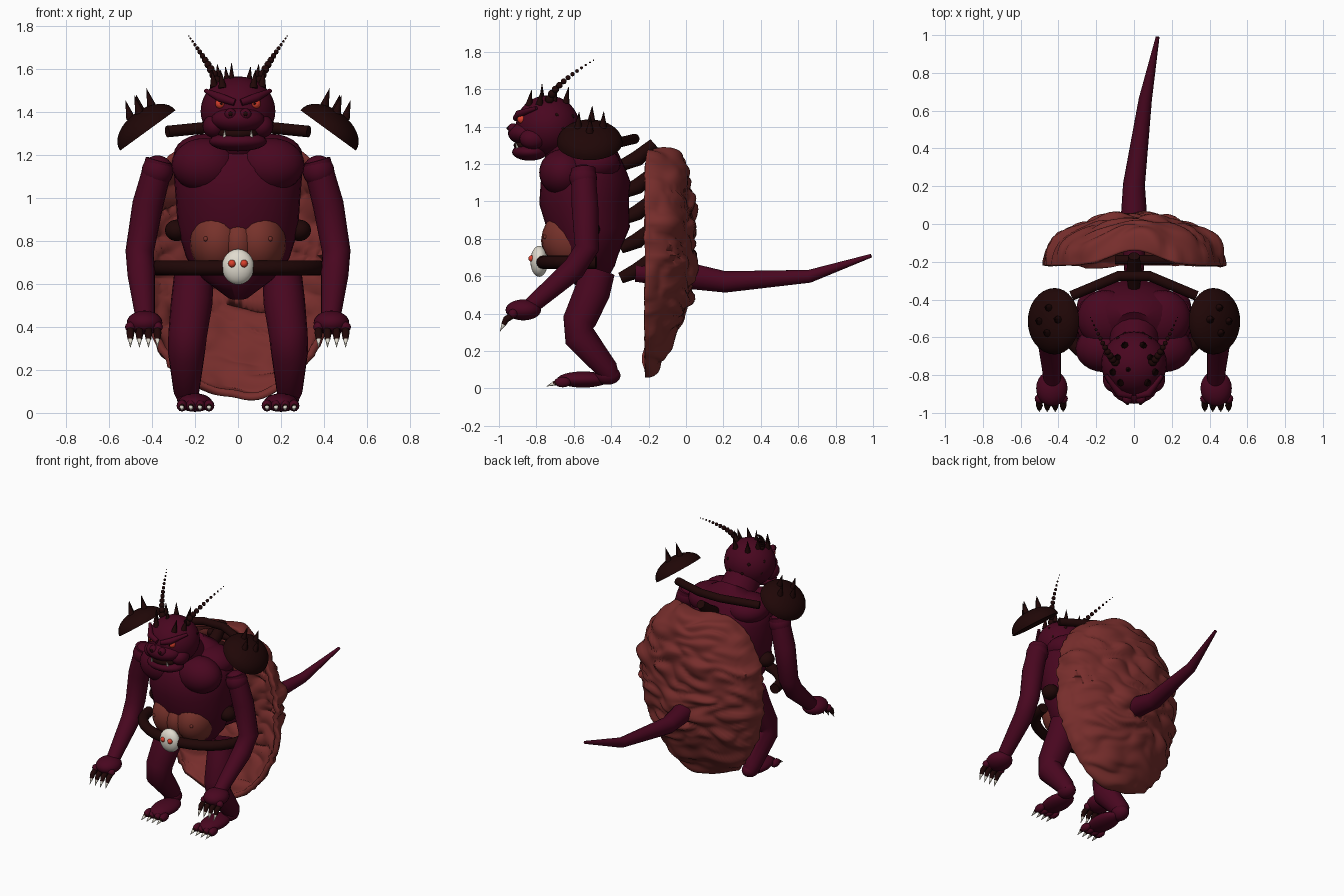
import bpy, bmesh, math
from mathutils import Vector, Matrix, noise

default_cube = bpy.data.objects.get("Cube")
if default_cube:
    bpy.data.objects.remove(default_cube, do_unlink=True)


def make_material(name, red, green, blue):
    material = bpy.data.materials.new(name)
    material.use_nodes = True
    colour = (red, green, blue, 1)
    material.diffuse_color = colour
    shader = material.node_tree.nodes["Principled BSDF"]
    shader.inputs["Base Color"].default_value = colour
    shader.inputs["Roughness"].default_value = 0.7
    return material


skin = make_material("maroon skin", 0.066, 0.002, 0.014)
shell_red = make_material("shell red brown", 0.185, 0.027, 0.025)
belly_tan = make_material("belly brown", 0.185, 0.032, 0.024)
dark = make_material("dark brown", 0.014, 0.002, 0.002)
bone = make_material("bone white", 0.75, 0.71, 0.62)
eye_red = make_material("eye red", 0.7, 0.05, 0.025)


def finish(name, bm, material, angle=50):
    bmesh.ops.recalc_face_normals(bm, faces=bm.faces)
    mesh = bpy.data.meshes.new(name)
    bm.to_mesh(mesh)
    bm.free()
    mesh.materials.append(material)
    part = bpy.data.objects.new(name, mesh)
    bpy.context.collection.objects.link(part)
    bpy.ops.object.select_all(action='DESELECT')
    part.select_set(True)
    bpy.context.view_layer.objects.active = part
    bpy.ops.object.shade_smooth_by_angle(angle=math.radians(angle))
    return part


def ball(name, centre, radii, material, sides=24):
    if not isinstance(radii, tuple):
        radii = (radii, radii, radii)
    bm = bmesh.new()
    place = Matrix.Translation(centre) @ Matrix.Diagonal((*radii, 1))
    bmesh.ops.create_uvsphere(bm, u_segments=sides, v_segments=sides // 2, radius=1, matrix=place)
    return finish(name, bm, material)


def tube(name, path, radii, material, reference=(1, 0, 0), sides=18):
    """Loft of round or oval rings along a path."""
    bm = bmesh.new()
    points = [Vector(p) for p in path]
    rings = []
    for i, point in enumerate(points):
        along = (points[min(i + 1, len(points) - 1)] - points[max(i - 1, 0)]).normalized()
        first = Vector(reference)
        first = (first - along * first.dot(along)).normalized()
        second = along.cross(first)
        size = radii[i] if isinstance(radii, list) else radii
        wide, deep = size if isinstance(size, tuple) else (size, size)
        ring = []
        for k in range(sides):
            turn = math.tau * k / sides
            ring.append(bm.verts.new(point + first * wide * math.cos(turn) + second * deep * math.sin(turn)))
        rings.append(ring)
    for low, high in zip(rings, rings[1:]):
        for k in range(sides):
            n = (k + 1) % sides
            bm.faces.new((low[k], low[n], high[n], high[k]))
    bm.faces.new(rings[0])
    bm.faces.new(rings[-1])
    return finish(name, bm, material)


def spike(name, base, tip, radius, material):
    return tube(name, [base, tip], [radius, 0.001], material, sides=8)


# Lumpy back shell: an open bowl, squarer at the top, facing the body
def build_shell():
    bm = bmesh.new()
    rings, sides = 48, 128
    previous = None
    for r in range(rings + 1):
        lean = math.pi / 2 * r / rings
        ring = []
        for k in range(sides if r else 1):
            turn = math.tau * k / sides
            c, s = math.cos(turn), math.sin(turn)
            power = 2.6 if s > 0 else 2.1
            spread = (abs(c) ** power + abs(s) ** power) ** (-1 / power) * math.sin(lean)
            spot = Vector((c * spread * 0.465, math.cos(lean) * 0.255, s * spread * 0.61))
            outward = Vector((c * math.sin(lean), math.cos(lean), s * math.sin(lean)))
            warp = noise.noise(spot * 5) * 0.04
            lump = noise.noise(Vector((spot.x * 5, spot.y * 5, (spot.z + warp) * 13)))
            spot += outward * (0.06 * math.sqrt(lump * lump + 0.004) - 0.002)
            upper = max(0, outward.z)
            middle = math.exp(-(spot.x / 0.2) ** 2) * upper ** 4
            spot.y += 0.1 * outward.z * outward.y * math.sin(lean) + 0.08 * middle
            spot.z -= 0.02 * middle
            ring.append(bm.verts.new(spot + Vector((0, -0.22, 0.685))))
        if previous:
            for k in range(sides):
                n = (k + 1) % sides
                if len(previous) == 1:
                    bm.faces.new((previous[0], ring[n], ring[k]))
                else:
                    bm.faces.new((previous[k], previous[n], ring[n], ring[k]))
        previous = ring
    shell = finish("back_shell", bm, shell_red, 80)
    thick = shell.modifiers.new("thickness", 'SOLIDIFY')
    thick.thickness = 0.035


build_shell()

# Torso, neck and belly
torso = [(0.54, -0.5, 0.05, 0.06), (0.63, -0.52, 0.17, 0.14), (0.72, -0.53, 0.24, 0.17),
         (0.85, -0.52, 0.28, 0.22), (1.0, -0.545, 0.29, 0.24), (1.12, -0.535, 0.3, 0.24),
         (1.2, -0.53, 0.28, 0.2), (1.27, -0.53, 0.2, 0.15), (1.3, -0.55, 0.1, 0.1)]
tube("torso", [(0, y, z) for z, y, w, d in torso], [(w, d) for z, y, w, d in torso], skin, sides=32)
tube("neck", [(0, -0.56, 1.2), (0, -0.72, 1.38)], [0.14, 0.11], skin)
ball("belly_middle", (0, -0.61, 0.79), (0.1, 0.165, 0.14), belly_tan)

# Belt with round buckle
belt = [(0.38 * math.sin(a), -0.48 - 0.29 * math.cos(a), 0.675)
        for a in [math.pi * (k / 16 - 0.5) for k in range(17)]]
tube("belt", belt, 0.035, dark, (0, 0, 1))
ball("belt_buckle", (0, -0.785, 0.68), (0.075, 0.047, 0.083), bone)

# Harness rods and spine struts between body and shell
tube("shoulder_yoke", [(-0.33, -0.38, 1.31), (-0.08, -0.275, 1.335), (0.08, -0.275, 1.335), (0.33, -0.38, 1.31)],
     0.027, dark, (0, 0, 1))
tube("shell_rod", [(-0.1, -0.19, 1.22), (0.23, -0.19, 1.22)], 0.025, dark, (0, 0, 1))
for height in (0.61, 0.77, 0.92, 1.06, 1.21):
    tube("spine_strut", [(0, -0.35, height - 0.02), (0, -0.26, height + 0.02), (0, -0.17, height + 0.1)],
         [0.03, 0.042, 0.03], dark, sides=12)

# Tail
tube("tail", [(0, -0.27, 0.62), (0, 0.03, 0.6), (0, 0.21, 0.57), (0.06, 0.66, 0.6), (0.125, 0.99, 0.71)],
     [0.05, 0.07, 0.058, 0.035, 0.01], skin)

# Head
skull_centre = Vector((0, -0.74, 1.405))
ball("skull", skull_centre, (0.174, 0.17, 0.162), skin, 32)
ball("muzzle", (0, -0.86, 1.365), (0.125, 0.092, 0.062), skin)
ball("mouth", (0, -0.85, 1.3), (0.095, 0.072, 0.035), dark)
ball("lower_jaw", (0, -0.835, 1.264), (0.135, 0.095, 0.046), skin)
spike("crown_spike", (-0.03, -0.77, 1.54), (-0.03, -0.77, 1.63), 0.016, dark)


def on_skull(x, y, z):
    return skull_centre + Vector((x, y, z)).normalized() * 0.163


for s in (1, -1):
    # Face
    ball("eye", (s * 0.082, -0.878, 1.44), 0.024, eye_red, 16)
    ball("pupil", (s * 0.078, -0.899, 1.44), 0.006, dark, 10)
    tube("brow", [(s * 0.015, -0.91, 1.445), (s * 0.08, -0.895, 1.467), (s * 0.15, -0.8, 1.5)],
         [0.016, 0.021, 0.01], skin, (0, 0, 1), 12)
    ball("nose_wing", (s * 0.035, -0.925, 1.39), 0.028, skin, 16)
    ball("nostril", (s * 0.035, -0.948, 1.392), 0.011, dark, 10)
    ball("cheek", (s * 0.11, -0.82, 1.335), (0.055, 0.07, 0.055), skin)
    spike("lower_fang", (s * 0.062, -0.9, 1.285), (s * 0.062, -0.912, 1.318), 0.008, bone)

    # Head spikes and beaded horns
    for x, y, z in ((0.5, -0.7, 0.75), (0.75, -0.3, 0.75), (0.55, 0.2, 0.85), (0.3, 0.6, 0.75)):
        root = on_skull(s * x, y, z)
        spike("head_spike", root, root + Vector((s * 0.01, 0.015, 0.085)), 0.02, dark)
    for x, y, z in ((0.9, 0.3, 0.35), (0.5, 0.8, 0.3), (0.9, 0.5, -0.1), (0.3, 1, -0.1)):
        ball("head_stud", on_skull(s * x, y, z), 0.013, dark, 8)
    for k in range(12):
        t = 1 - (1 - k / 11) ** 1.15
        ball("horn_bead", (s * (0.1 + 0.13 * t), -0.73 + 0.235 * t ** 1.25, 1.545 + 0.21 * t ** 0.85),
             0.021 * (1 - t) + 0.0035, dark, 10)

    # Chest and belly
    ball("pectoral", (s * 0.155, -0.66, 1.155), (0.155, 0.125, 0.125), skin)
    ball("upper_back", (s * 0.15, -0.5, 1.2), (0.15, 0.15, 0.1), skin)
    ball("belly_lobe", (s * 0.095, -0.61, 0.8), (0.13, 0.162, 0.16), belly_tan)
    ball("belly_stud", (s * 0.15, -0.752, 0.81), 0.012, belly_tan, 10)
    ball("hip_pouch", (s * 0.285, -0.52, 0.85), (0.055, 0.06, 0.05), dark)
    ball("buckle_eye", (s * 0.028, -0.825, 0.695), 0.018, eye_red, 12)

    # Pauldron: tilted half dome with spikes
    place = (Matrix.Translation((s * 0.42, -0.515, 1.315)) @ Matrix.Rotation(s * math.radians(36), 4, 'Y')
             @ Matrix.Diagonal((0.16, 0.176, 0.1, 1)))
    bm = bmesh.new()
    bmesh.ops.create_uvsphere(bm, u_segments=32, v_segments=16, radius=1)
    bmesh.ops.bisect_plane(bm, geom=bm.verts[:] + bm.edges[:] + bm.faces[:], dist=0.001,
                           plane_co=(0, 0, 0), plane_no=(0, 0, 1), clear_inner=True)
    bmesh.ops.holes_fill(bm, edges=[e for e in bm.edges if e.is_boundary])
    bm.transform(place)
    finish("pauldron", bm, dark)
    for a, b in ((0.2, 0), (-0.1, -0.35), (-0.15, 0.4), (-0.5, 0.05)):
        root = place @ Vector((s * a, b, math.sqrt(1 - a * a - b * b) - 0.08))
        spike("pauldron_spike", root, root + Vector((s * 0.025, 0.005, 0.085)), 0.022, dark)

    # Arm and clawed hand
    ball("shoulder", (s * 0.375, -0.55, 1.125), 0.074, skin)
    tube("arm", [(s * 0.365, -0.55, 1.175), (s * 0.42, -0.54, 0.97), (s * 0.458, -0.53, 0.75),
                 (s * 0.45, -0.6, 0.64), (s * 0.432, -0.83, 0.44)],
         [0.066, 0.072, 0.066, 0.064, 0.045], skin)
    ball("hand", (s * 0.435, -0.87, 0.42), (0.083, 0.095, 0.056), skin)
    for k in range(4):
        x = s * (0.375 + 0.042 * k)
        ball("knuckle", (x, -0.925, 0.4), 0.025, skin, 12)
        tube("finger", [(x, -0.92, 0.395), (x, -0.962, 0.37), (x, -0.975, 0.342)],
             [0.017, 0.018, 0.013], dark, sides=8)
        spike("finger_claw", (x, -0.972, 0.348), (x, -0.995, 0.305), 0.013, bone)

    # Leg and clawed foot
    tube("leg", [(s * 0.207, -0.47, 0.63), (s * 0.215, -0.5, 0.52), (s * 0.235, -0.57, 0.36),
                 (s * 0.24, -0.57, 0.28), (s * 0.24, -0.42, 0.1), (s * 0.235, -0.4, 0.06)],
         [0.092, 0.097, 0.09, 0.086, 0.06, 0.045], skin)
    ball("foot", (s * 0.2, -0.55, 0.048), (0.08, 0.14, 0.043), skin)
    ball("heel", (s * 0.23, -0.42, 0.07), (0.055, 0.07, 0.05), skin)
    for k in range(4):
        x = s * (0.135 + 0.042 * k)
        ball("toe", (x, -0.66, 0.034), (0.025, 0.045, 0.028), skin, 12)
        tube("toe_nail", [(x, -0.685, 0.034), (x, -0.71, 0.026)], [0.016, 0.011], dark, sides=8)
        spike("toe_claw", (x, -0.705, 0.027), (x, -0.745, 0.012), 0.012, bone)
